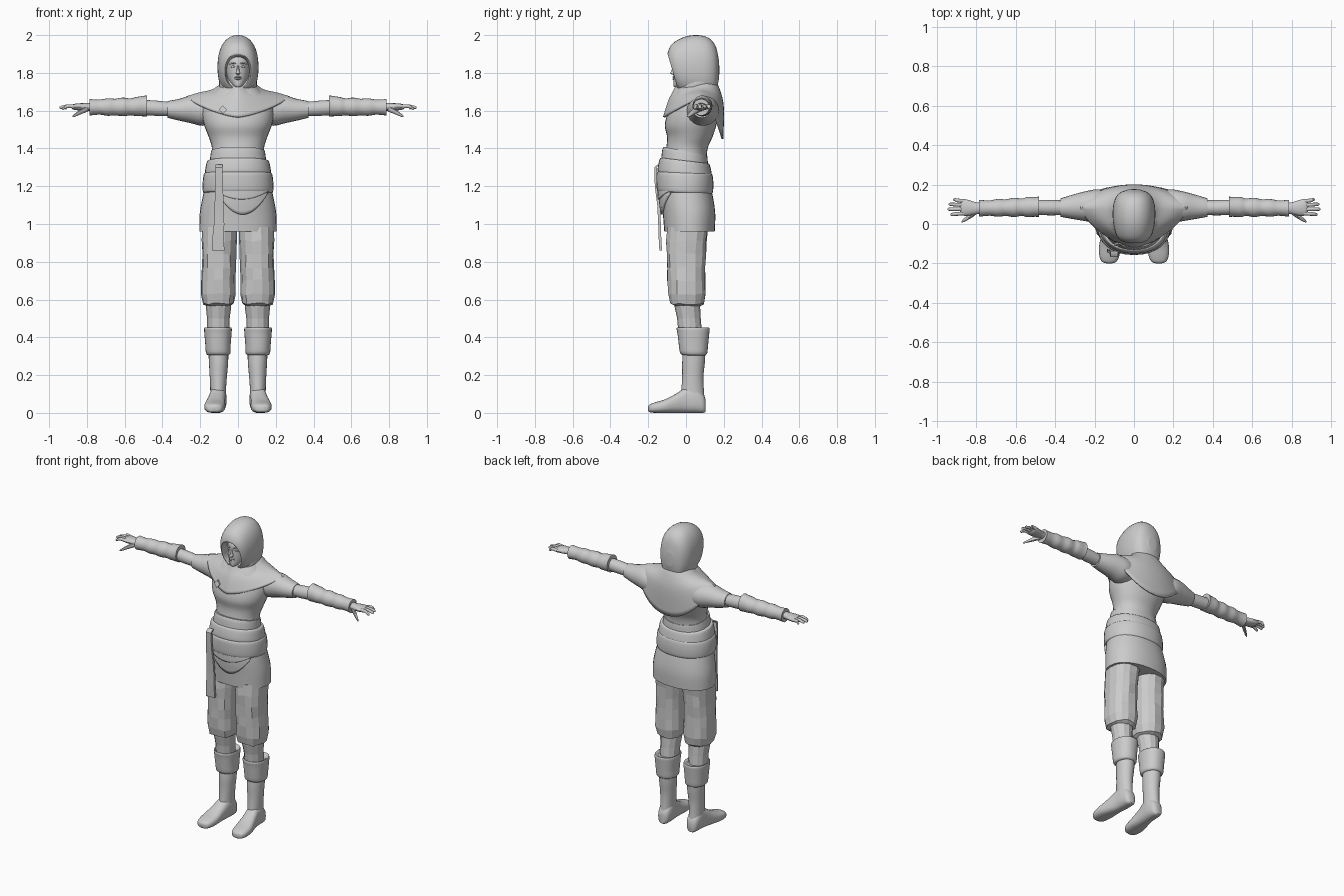
import bpy, bmesh, math, random
from mathutils import Vector

random.seed(4)
grey = bpy.data.materials.new("plain_grey")
grey.diffuse_color = (0.6, 0.6, 0.6, 1)


def spow(v, e):
    return math.copysign(abs(v) ** e, v)


def ring(c, u, v, n=28, p=2.0):
    """Superellipse loop around c with half axes u and v."""
    c, u, v = Vector(c), Vector(u), Vector(v)
    A = [2 * math.pi * i / n for i in range(n)]
    return [c + u * spow(math.cos(a), 2 / p) + v * spow(math.sin(a), 2 / p) for a in A]


def dense(rows, k=4):
    """Smooth in-between rows."""
    out = []
    for i in range(len(rows) - 1):
        p0, p1, p2 = rows[max(i - 1, 0)], rows[i], rows[i + 1]
        p3 = rows[min(i + 2, len(rows) - 1)]
        for j in range(k):
            t = j / k
            out.append(tuple(0.5 * (2 * b + (c - a) * t + (2 * a - 5 * b + 4 * c - d) * t * t
                                    + (3 * b - a - 3 * c + d) * t ** 3)
                             for a, b, c, d in zip(p0, p1, p2, p3)))
    return out + [rows[-1]]


def skin(name, tubes, closed=True, caps=True, mirror=False, smooth=True, thick=0):
    """Join loops into one surface; several tubes may share an object."""
    bm = bmesh.new()
    for loops in tubes:
        vs = [[bm.verts.new(p) for p in loop] for loop in loops]
        n = len(vs[0])
        for a, b in zip(vs, vs[1:]):
            for i in range(n if closed else n - 1):
                j = (i + 1) % n
                bm.faces.new((a[i], a[j], b[j], b[i]))
        if caps and closed:
            bm.faces.new(vs[0])
            bm.faces.new(vs[-1])
    bmesh.ops.recalc_face_normals(bm, faces=bm.faces)
    me = bpy.data.meshes.new(name)
    bm.to_mesh(me)
    bm.free()
    me.materials.append(grey)
    if smooth:
        me.shade_smooth()
        me.set_sharp_from_angle(angle=math.radians(40))
    ob = bpy.data.objects.new(name, me)
    bpy.context.collection.objects.link(ob)
    if thick:
        m = ob.modifiers.new("thickness", 'SOLIDIFY')
        m.thickness, m.offset = thick, 0
    if mirror:
        ob.modifiers.new("mirror", 'MIRROR')
    return ob


def upright(rows, n=32, p=2.2, k=4, tilt=0):
    """Loops stacked in z from rows of z, centre x, half width, front y, back y."""
    loops = [ring((cx, (a + b) / 2, z), (w, 0, 0), (0, (b - a) / 2, 0), n, p)
             for z, cx, w, a, b in dense(rows, k)]
    for loop in loops:
        for q in loop:
            q.z += tilt * q.y
    return loops


def along_x(rows, n=20, k=4):
    """Loops along x from rows of x, y, z, half depth, half height."""
    return [ring((x, y, z), (0, ry, 0), (0, 0, rz), n) for x, y, z, ry, rz in dense(rows, k)]


# torso and tunic skirt
skirt = [(0.96, 0, .205, -.115, .152), (1.05, 0, .203, -.122, .155), (1.13, 0, .19, -.13, .145),
         (1.22, 0, .17, -.13, .125)]
skin("tunic_skirt", [upright(skirt)])
chest = [(1.2, 0, .165, -.13, .12), (1.32, 0, .145, -.12, .11), (1.40, 0, .138, -.105, .115),
         (1.46, 0, .155, -.1, .14), (1.52, 0, .178, -.112, .16), (1.58, 0, .19, -.1, .17),
         (1.64, 0, .185, -.075, .17), (1.69, 0, .14, -.06, .165), (1.74, 0, .08, -.03, .14)]
skin("tunic_chest", [upright(chest, p=2.1)])

# waist wraps and belts
skin("waist_wrap", [upright([(1.28, 0, .155, -.135, .118), (1.36, 0, .146, -.127, .115),
                             (1.385, 0, .142, -.119, .112)], tilt=-.2)])
skin("upper_belt", [upright([(1.25, 0, .165, -.14, .13), (1.26, 0, .175, -.15, .138),
                             (1.29, 0, .173, -.148, .135), (1.33, 0, .164, -.138, .125),
                             (1.335, 0, .15, -.125, .115)], tilt=-.12)])
skin("lower_belt", [upright([(1.165, 0, .175, -.14, .13), (1.172, 0, .186, -.153, .142),
                             (1.22, 0, .187, -.157, .145), (1.265, 0, .18, -.155, .14),
                             (1.272, 0, .165, -.14, .13)], tilt=-.04)])
path = [(-.1, -.15, 1.315), (-.1, -.168, 1.3), (-.1, -.165, 1.2), (-.1, -.152, 1.1),
        (-.1, -.147, 1.0), (-.105, -.145, .93), (-.105, -.141, .86)]
skin("belt_strap", [[[Vector((x - w, y, z)), Vector((x + w, y, z)), Vector((x + w, y + .014, z)),
                      Vector((x - w, y + .014, z))]
                     for x, y, z in path for w in [.018 + .04 * max(0, 1.3 - z) ** 1.2]]])


def skirt_front(x, z):
    rows = dense(skirt)
    _, _, w, a, b = min(rows, key=lambda r: abs(r[0] - z))
    return (a + b) / 2 - (b - a) / 2 * (1 - min(1, abs(x / w)) ** 2.2) ** (1 / 2.2)


# layered front flaps below the belt
for name, cx, w, low, rise, off in (("long_flap", .025, .13, 1.05, .11, .008),
                                    ("short_flap", .02, .145, 1.13, .05, .015)):
    grid = []
    for j in range(9):
        row = []
        for i in range(21):
            u = i / 10 - 1
            x, z = cx + w * u, 1.2 + (low + rise * u * u - 1.2) * j / 8
            row.append(Vector((x, skirt_front(x, z) - off, z)))
        grid.append(row)
    skin(name, [grid], closed=False, thick=.01)

# shoulder cape, long at the back
cape = []
for hw, yf, yb, zf, zs, zb in dense([(.08, -.045, .15, 1.74, 1.75, 1.76),
                                     (.13, -.065, .175, 1.70, 1.71, 1.71),
                                     (.21, -.09, .195, 1.65, 1.69, 1.62),
                                     (.27, -.117, .193, 1.565, 1.672, 1.45)]):
    loop = []
    for i in range(48):
        a = 2 * math.pi * i / 48
        s, c = math.sin(a), math.cos(a)
        e = 2 / 2.1 if c > 0 else 2 / 1.45
        end, z = (yb, zb) if c > 0 else (yf, zf)
        loop.append(Vector((hw * spow(s, e), .085 + (end - .085) * abs(c) ** e,
                            zs + (z - zs) * abs(c) ** 1.6)))
    cape.append(loop)
skin("shoulder_cape", [cape], caps=False, thick=.01)
skin("chest_badge", [[ring((-.08, -.108 + d, 1.605), (.022, 0, 0), (0, .006, .022), 4)
                      for d in (0, .009)]])

# hood, from the inner lip round to the back, over a cowl
hood = []
for w, zb, zt, yb, yt in dense([(.06, 1.73, 1.88, .03, -.03), (.066, 1.722, 1.893, -.035, -.088),
                                (.075, 1.712, 1.91, -.042, -.096), (.094, 1.69, 1.955, -.015, -.072),
                                (.106, 1.67, 1.99, .03, -.01), (.108, 1.66, 2.0, .07, .06),
                                (.1, 1.66, 1.985, .115, .12), (.075, 1.69, 1.94, .155, .158),
                                (.03, 1.77, 1.86, .175, .175)]):
    hood.append(ring((0, (yb + yt) / 2, (zb + zt) / 2), (w, 0, 0),
                     (0, (yt - yb) / 2, (zt - zb) / 2), 36, 2.25))
skin("hood", [[h for h in hood]], caps=False)
skin("hood_back", [[hood[-1], ring((0, .177, 1.815), (.003, 0, 0), (0, 0, .003), 36)]])
skin("cowl", [upright([(1.62, 0, .14, -.07, .172), (1.67, 0, .112, -.062, .17),
                       (1.71, 0, .098, -.052, .166), (1.75, 0, .1, -.035, .167),
                       (1.79, 0, .095, .01, .168)])])

# head and face
skin("head", [upright([(1.725, 0, .018, -.062, .02), (1.735, 0, .032, -.067, .05),
                       (1.77, 0, .053, -.066, .08), (1.82, 0, .064, -.066, .1),
                       (1.87, 0, .064, -.062, .1), (1.92, 0, .04, -.03, .08)], p=2.0)])
skin("nose", [upright([(1.79, 0, .005, -.068, -.05), (1.797, 0, .012, -.083, -.05),
                       (1.81, 0, .008, -.078, -.05), (1.845, 0, .006, -.065, -.045)], 12)])
skin("lips", [upright([(1.762, 0, .008, -.067, -.05), (1.768, 0, .017, -.073, -.05),
                       (1.773, 0, .018, -.068, -.05), (1.778, 0, .017, -.073, -.05),
                       (1.784, 0, .006, -.067, -.05)], 14, 2)])
skin("brow_and_eye", [along_x([(.01, -.062, 1.848, .004, .003), (.028, -.061, 1.852, .006, .004),
                               (.05, -.04, 1.846, .004, .003)], 10),
                      along_x([(.014, -.06, 1.832, .002, .001), (.026, -.06, 1.833, .006, .006),
                               (.04, -.05, 1.832, .002, .001)], 10)], mirror=True)

# arms
skin("sleeve", [along_x([(.12, .085, 1.6, .08, .07), (.19, .09, 1.6, .085, .08),
                         (.25, .09, 1.607, .075, .073), (.31, .087, 1.605, .062, .058),
                         (.36, .084, 1.606, .05, .047), (.372, .083, 1.606, .047, .044)])],
     mirror=True)
skin("arm", [along_x([(.34, .083, 1.607, .036, .036), (.42, .083, 1.612, .039, .04),
                      (.5, .085, 1.617, .038, .04)])], mirror=True)
skin("bracer", [along_x([(.482, .087, 1.625, .053, .056), (.5, .087, 1.624, .05, .054),
                         (.54, .086, 1.622, .051, .05), (.57, .085, 1.62, .044, .045),
                         (.61, .084, 1.62, .049, .049), (.65, .083, 1.619, .042, .044),
                         (.69, .082, 1.619, .045, .046), (.73, .081, 1.619, .039, .04),
                         (.77, .08, 1.618, .041, .042), (.787, .08, 1.618, .043, .044)])],
     mirror=True)

# hands
digits = [along_x([(.76, .08, 1.62, .026, .024), (.8, .08, 1.62, .03, .02),
                   (.84, .082, 1.62, .04, .019), (.87, .085, 1.62, .042, .015),
                   (.882, .085, 1.62, .034, .008)], 16)]
for y0, y1, tip, z in ((.054, .048, .932, 1.612), (.075, .075, .946, 1.617),
                       (.096, .1, .94, 1.618), (.116, .124, .918, 1.614)):
    digits.append(along_x([(.86, y0, 1.62, .01, .011), (.9, (y0 + y1) / 2, 1.624, .0095, .01),
                           (tip - .008, y1, z, .008, .008), (tip, y1, z - .001, .003, .003)], 10))
digits.append(along_x([(.795, .068, 1.61, .016, .016), (.83, .042, 1.595, .014, .014),
                       (.862, .02, 1.577, .009, .009), (.876, .01, 1.569, .004, .004)], 10))
skin("hand", digits, mirror=True)

# baggy breeches, faceted
legs = upright([(.565, .103, .06, -.055, .075), (.578, .103, .083, -.085, .095),
                (.63, .104, .092, -.098, .104), (.7, .104, .092, -.1, .104),
                (.77, .102, .09, -.104, .104), (.84, .1, .09, -.106, .106),
                (.91, .098, .092, -.105, .11), (.985, .097, .094, -.1, .12)], 14, 2.3, 1)
for loop in legs[1:-1]:
    mid = sum(loop, Vector()) / len(loop)
    for q in loop:
        q.xy = mid.xy + (q.xy - mid.xy) * random.uniform(.96, 1.03)
        q.x = max(q.x, .006)
        q.z += random.uniform(-.006, .006)
skin("breeches", [legs], mirror=True, smooth=False)
skin("stocking", [upright([(.42, .105, .058, -.04, .085), (.5, .104, .06, -.047, .078),
                           (.56, .103, .067, -.06, .075), (.6, .103, .068, -.065, .08)],
                          12, 2, 1)], mirror=True, smooth=False)

# boots
skin("boot_cuff", [upright([(.305, .105, .052, -.01, .1), (.315, .105, .064, -.03, .112),
                            (.36, .106, .067, -.038, .117), (.42, .106, .072, -.045, .123),
                            (.445, .106, .073, -.05, .125), (.452, .106, .068, -.044, .118),
                            (.44, .106, .055, -.035, .1)], k=3)], mirror=True)
skin("boot_shaft", [upright([(.06, .105, .042, -.03, .1), (.13, .105, .042, -.024, .094),
                             (.2, .104, .046, -.02, .093), (.27, .103, .051, -.02, .1),
                             (.34, .104, .053, -.015, .104)], 24, 2)], mirror=True)
skin("boot_foot", [[ring((x, y, (a + b) / 2), (w, 0, 0), (0, 0, (b - a) / 2), 24, 2.6)
                    for y, x, w, a, b in dense([(-.2, .126, .014, .01, .035),
                                                (-.19, .126, .038, .003, .046),
                                                (-.16, .125, .051, 0, .057),
                                                (-.11, .122, .055, 0, .072),
                                                (-.05, .115, .048, 0, .103),
                                                (0, .108, .044, 0, .135),
                                                (.05, .105, .044, 0, .14),
                                                (.09, .105, .036, 0, .1),
                                                (.104, .105, .02, .006, .07)])]], mirror=True)
